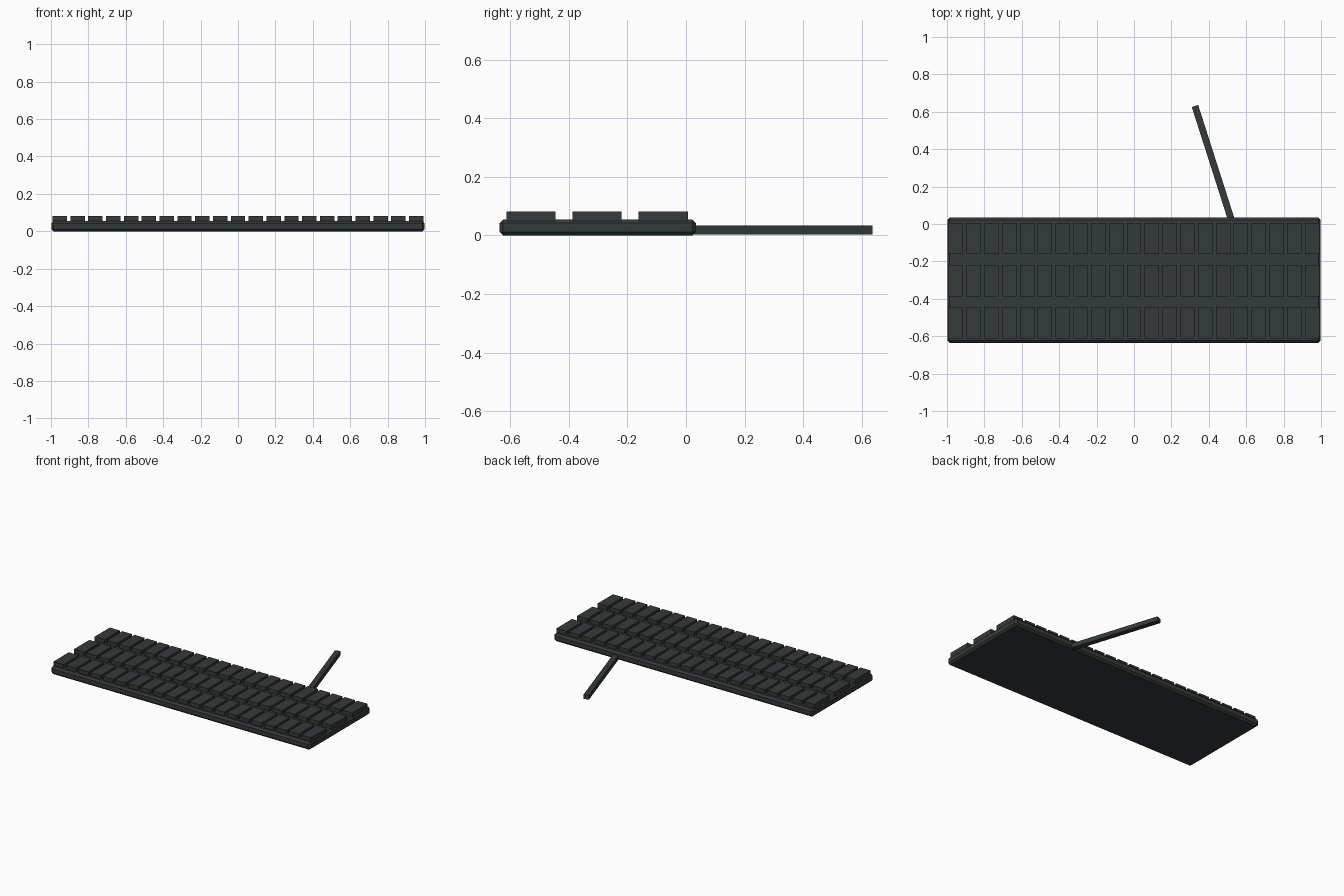
import bpy, bmesh, math
from mathutils import Matrix, Vector

if "Cube" in bpy.data.objects:
    bpy.data.objects.remove(bpy.data.objects["Cube"])

plastic = bpy.data.materials.new("charcoal plastic")
plastic.diffuse_color = (0.034, 0.042, 0.042, 1)
plastic.use_nodes = True
plastic.node_tree.nodes["Principled BSDF"].inputs["Base Color"].default_value = plastic.diffuse_color


def add_box(bm, lo, hi):
    lo, hi = Vector(lo), Vector(hi)
    m = Matrix.Translation((lo + hi) / 2) @ Matrix.Diagonal((*(hi - lo), 1))
    bmesh.ops.create_cube(bm, size=1, matrix=m)


def finish(name, bm):
    mesh = bpy.data.meshes.new(name)
    bm.to_mesh(mesh)
    bm.free()
    mesh.materials.append(plastic)
    ob = bpy.data.objects.new(name, mesh)
    bpy.context.collection.objects.link(ob)
    return ob


# Case: flat slab with chamfered edges
bm = bmesh.new()
add_box(bm, (-0.998, -0.636, 0), (0.998, 0.034, 0.054))
bmesh.ops.bevel(bm, geom=bm.edges[:], offset=0.012, segments=1, affect='EDGES')
finish("keyboard_case", bm)

# Keys: three rows of twenty-one plain blocks
KEY_W, KEY_D = 0.077, 0.168
for row in range(3):
    bm = bmesh.new()
    y = -0.529 + row * 0.2257
    for col in range(21):
        x = (col - 10) * 0.0953
        add_box(bm, (x - KEY_W / 2, y - KEY_D / 2, 0.048),
                (x + KEY_W / 2, y + KEY_D / 2, 0.081))
    finish(f"key_row_{row + 1}", bm)

# Cable: straight square bar leaving the back edge at an angle
start, end = Vector((0.523, 0.015)), Vector((0.326, 0.631))
length = (end - start).length
bm = bmesh.new()
add_box(bm, (-0.018, 0, 0.003), (0.018, length, 0.034))
cable = finish("cable", bm)
cable.location = (start.x, start.y, 0)
d = end - start
cable.rotation_euler.z = math.atan2(-d.x, d.y)
